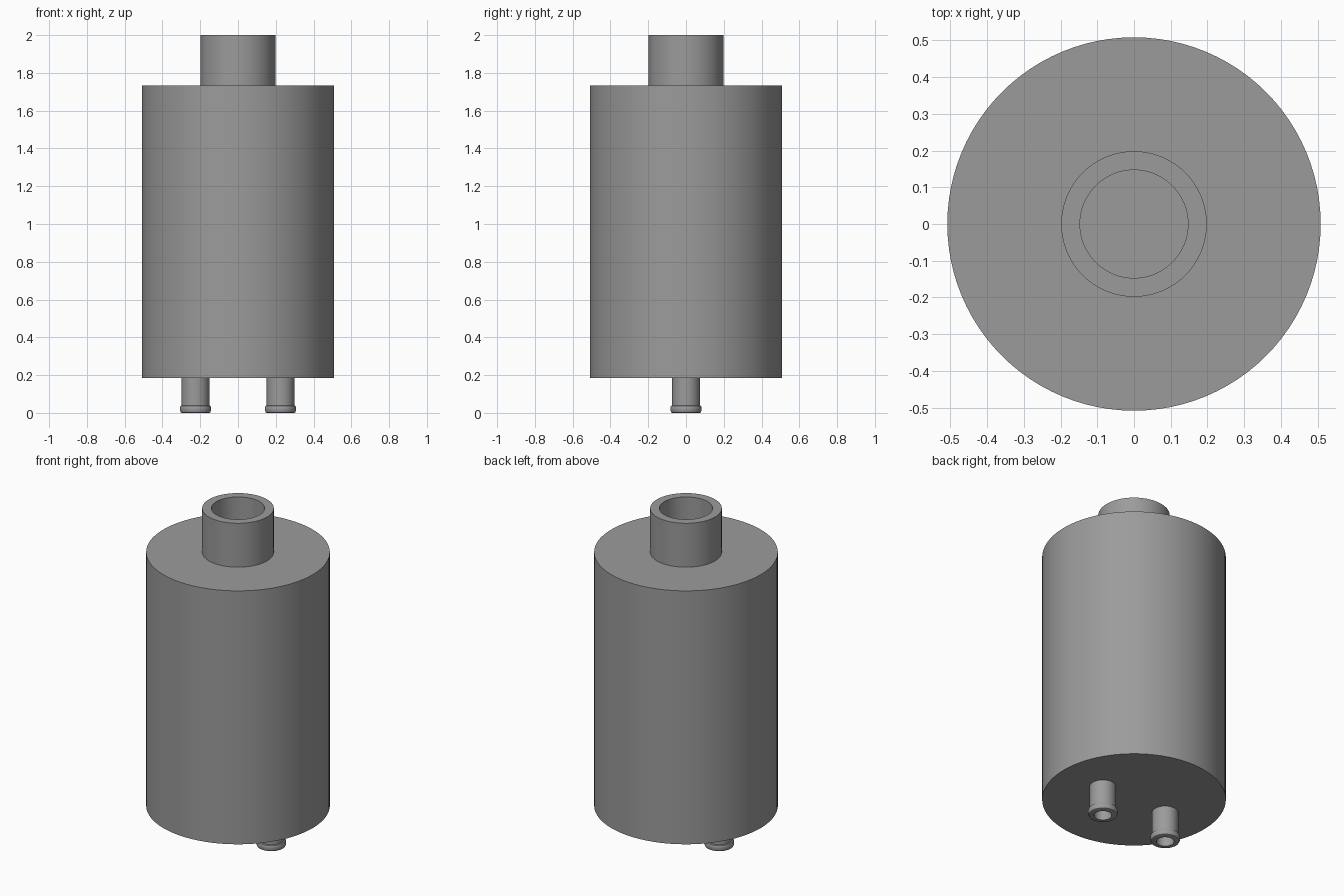
import bpy, bmesh, math

if "Cube" in bpy.data.objects:
    bpy.data.objects.remove(bpy.data.objects["Cube"])

SEGMENTS = 96

grey = bpy.data.materials.new("mid grey")
grey.diffuse_color = (0.33, 0.33, 0.33, 1)
grey.use_nodes = True
grey.node_tree.nodes["Principled BSDF"].inputs["Base Color"].default_value = grey.diffuse_color


def lathe(name, profile, x=0.0):
    """Revolve an (r, z) profile, running from axis to axis, around a vertical axis."""
    bm = bmesh.new()
    verts = [bm.verts.new((r, 0, z)) for r, z in profile]
    edges = [bm.edges.new(pair) for pair in zip(verts, verts[1:])]
    bmesh.ops.spin(bm, geom=verts + edges, cent=(0, 0, 0), axis=(0, 0, 1),
                   angle=math.tau, steps=SEGMENTS, use_duplicate=False)
    bmesh.ops.remove_doubles(bm, verts=bm.verts, dist=1e-5)
    bmesh.ops.recalc_face_normals(bm, faces=bm.faces)
    mesh = bpy.data.meshes.new(name)
    bm.to_mesh(mesh)
    bm.free()
    mesh.materials.append(grey)
    obj = bpy.data.objects.new(name, mesh)
    obj.location.x = x
    bpy.context.collection.objects.link(obj)
    bpy.ops.object.select_all(action='DESELECT')
    obj.select_set(True)
    bpy.context.view_layer.objects.active = obj
    bpy.ops.object.shade_smooth_by_angle(angle=math.radians(30))
    return obj


BASE, TOP = 0.185, 1.732

# Main canister with the open neck rising from its lid
lathe("canister_with_neck", [
    (0, BASE), (0.508, BASE), (0.508, TOP), (0.198, TOP),
    (0.198, 2.0), (0.147, 2.0), (0.147, TOP), (0, TOP)])

# Two hollow hose fittings with a rounded lip, under the canister
for side, x in (("left", -0.225), ("right", 0.225)):
    lathe(f"{side}_hose_fitting", [
        (0, BASE - 0.002), (0.049, BASE - 0.002), (0.049, 0), (0.072, 0),
        (0.078, 0.003), (0.082, 0.012), (0.082, 0.030), (0.079, 0.037),
        (0.073, 0.040), (0.073, BASE), (0, BASE)], x)
